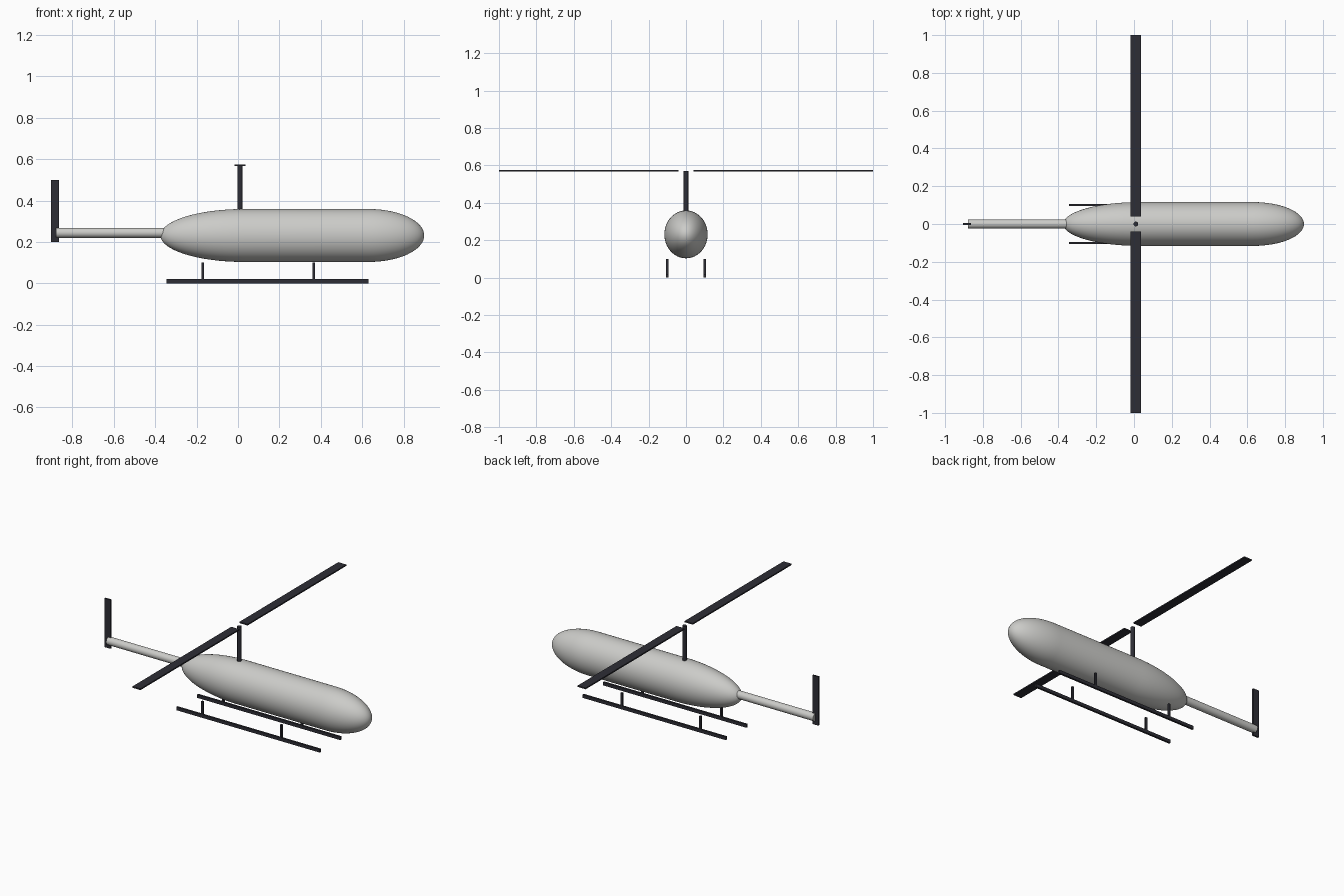
import bpy, bmesh
from math import pi, sin, cos, radians
from mathutils import Matrix, Vector

if "Cube" in bpy.data.objects:
    bpy.data.objects.remove(bpy.data.objects["Cube"])


def material(name, rgb):
    m = bpy.data.materials.new(name)
    m.use_nodes = True
    m.diffuse_color = (*rgb, 1)
    m.node_tree.nodes["Principled BSDF"].inputs["Base Color"].default_value = (*rgb, 1)
    return m


GREY = material("light grey", (0.60, 0.60, 0.58))
DARK = material("dark slate", (0.027, 0.027, 0.036))


def finish(bm, name, mat, smooth=False):
    bmesh.ops.recalc_face_normals(bm, faces=bm.faces)
    mesh = bpy.data.meshes.new(name)
    bm.to_mesh(mesh)
    bm.free()
    mesh.materials.append(mat)
    obj = bpy.data.objects.new(name, mesh)
    bpy.context.collection.objects.link(obj)
    if smooth:
        bpy.ops.object.select_all(action='DESELECT')
        obj.select_set(True)
        bpy.context.view_layer.objects.active = obj
        bpy.ops.object.shade_smooth_by_angle(angle=radians(40))
    return obj


def box(name, low, high, mat=DARK):
    low, high = Vector(low), Vector(high)
    bm = bmesh.new()
    bmesh.ops.create_cube(bm, size=1, matrix=Matrix.Translation((low + high) / 2)
                          @ Matrix.Diagonal((*(high - low), 1)))
    return finish(bm, name, mat)


def rod(name, start, end, radius, mat, sides=24):
    start, end = Vector(start), Vector(end)
    axis = end - start
    turn = Vector((0, 0, 1)).rotation_difference(axis).to_matrix().to_4x4()
    bm = bmesh.new()
    bmesh.ops.create_cone(bm, cap_ends=True, segments=sides, radius1=radius, radius2=radius,
                          depth=axis.length, matrix=Matrix.Translation((start + end) / 2) @ turn)
    return finish(bm, name, mat, True)


# Fuselage: long tapered tail, straight middle and rounder nose, oval in section
STEPS, SIDES = 16, 48
tail_x, nose_x, tail_len, nose_len = 0.03, 0.63, 0.405, 0.27
angles = [i * pi / 2 / STEPS for i in range(STEPS + 1)]
profile = [(tail_x - tail_len * cos(a), sin(a)) for a in angles]
profile += [(nose_x + nose_len * sin(a), cos(a)) for a in angles]
bm = bmesh.new()
line = [bm.verts.new((x, 0, r)) for x, r in profile]
edges = [bm.edges.new(pair) for pair in zip(line, line[1:])]
bmesh.ops.spin(bm, geom=line + edges, cent=(0, 0, 0), axis=(1, 0, 0), angle=2 * pi, steps=SIDES)
bmesh.ops.remove_doubles(bm, verts=bm.verts, dist=0.0001)
bmesh.ops.transform(bm, verts=bm.verts, matrix=Matrix.Translation((0, 0, 0.231))
                    @ Matrix.Diagonal((1, 0.116, 0.128, 1)))
finish(bm, "fuselage", GREY, True)

# Tail boom and upright tail rotor blade
rod("tail_boom", (-0.88, 0, 0.244), (-0.3, 0, 0.244), 0.024, GREY)
box("tail_rotor_blade", (-0.904, -0.005, 0.2), (-0.864, 0.005, 0.5))

# Mast and two-bladed main rotor
rod("rotor_mast", (0.01, 0, 0.32), (0.01, 0, 0.57), 0.0125, DARK)
for side, label in ((1, "back"), (-1, "front")):
    ends = sorted((side * 0.04, side * 1.0))
    box("rotor_blade_" + label, (-0.018, ends[0], 0.567), (0.037, ends[1], 0.575))

# Landing skids with struts
for side, label in ((1, "left"), (-1, "right")):
    y = side * 0.1
    box("skid_" + label, (-0.345, y - 0.006, 0), (0.63, y + 0.006, 0.02))
    for x, place in ((0.365, "front"), (-0.17, "rear")):
        box(f"skid_strut_{place}_{label}", (x - 0.006, y - 0.006, 0.015), (x + 0.006, y + 0.006, 0.1))
